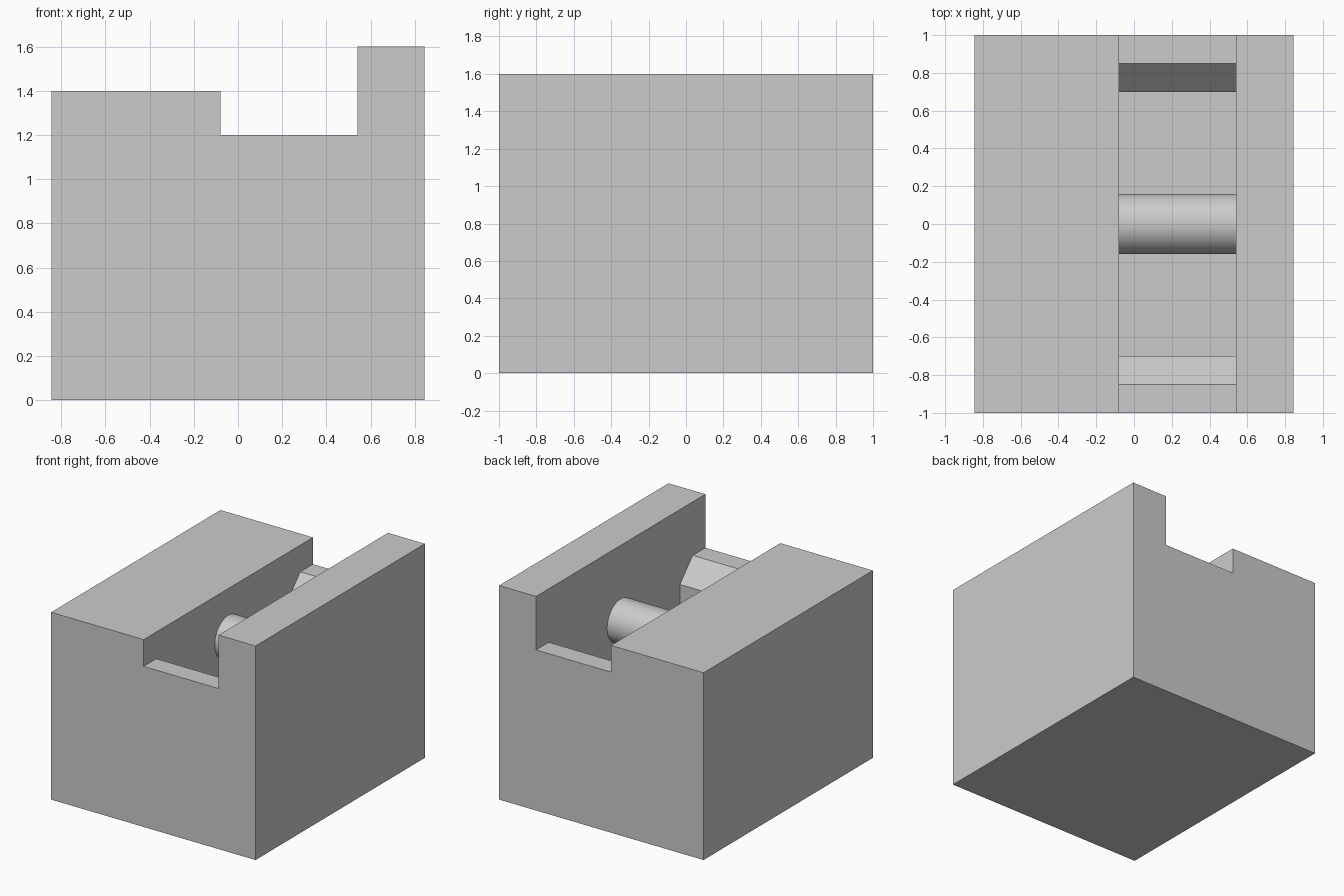
import bpy
import bmesh
from math import pi, radians
from mathutils import Matrix, Vector

if "Cube" in bpy.data.objects:
    bpy.data.objects.remove(bpy.data.objects["Cube"])

# Single plain grey material
grey = bpy.data.materials.new("plain_grey")
grey.use_nodes = True
colour = (0.6, 0.6, 0.6, 1)
grey.diffuse_color = colour
grey.node_tree.nodes["Principled BSDF"].inputs["Base Color"].default_value = colour

HALF_W, HALF_L = 0.845, 1.0
LOW, HIGH, SILL = 1.4, 1.6, 1.2
SLOT_L, SLOT_R = -0.08, 0.54
AXIS_Z, PIN_R = 1.04, 0.16
FLOOR = 0.4


def finish(bm, name):
    bmesh.ops.recalc_face_normals(bm, faces=bm.faces)
    mesh = bpy.data.meshes.new(name)
    bm.to_mesh(mesh)
    bm.free()
    mesh.materials.append(grey)
    obj = bpy.data.objects.new(name, mesh)
    bpy.context.collection.objects.link(obj)
    return obj


def prism(name, points, travel):
    """Closed solid made by sweeping a flat outline along a vector."""
    bm = bmesh.new()
    face = bm.faces.new([bm.verts.new(p) for p in points])
    swept = bmesh.ops.extrude_face_region(bm, geom=[face])
    verts = [g for g in swept["geom"] if isinstance(g, bmesh.types.BMVert)]
    bmesh.ops.translate(bm, verts=verts, vec=Vector(travel))
    return finish(bm, name)


# Stepped block
step = (SLOT_L + SLOT_R) / 2
outline = [(-HALF_W, 0), (HALF_W, 0), (HALF_W, HIGH), (step, HIGH),
           (step, LOW), (-HALF_W, LOW)]
block = prism("body_block", [(x, -HALF_L, z) for x, z in outline],
              (0, 2 * HALF_L, 0))

# Lengthwise channel with a pocket and sloping end lips
half = [(0.7, FLOOR), (0.7, AXIS_Z), (0.85, SILL), (1.2, SILL), (1.2, 1.8)]
channel = half + [(-y, z) for y, z in reversed(half)]
cutter = prism("channel_cutter", [(SLOT_L, y, z) for y, z in channel],
               (SLOT_R - SLOT_L, 0, 0))
cutter.hide_render = True

cut = block.modifiers.new("channel", "BOOLEAN")
cut.operation = "DIFFERENCE"
cut.solver = "EXACT"
cut.object = cutter
bpy.context.view_layer.objects.active = block
bpy.ops.object.modifier_apply(modifier=cut.name)
bpy.data.objects.remove(cutter)

# Round pin spanning the channel
bm = bmesh.new()
place = Matrix.Translation((step, 0, AXIS_Z)) @ Matrix.Rotation(pi / 2, 4, "Y")
bmesh.ops.create_cone(bm, cap_ends=True, segments=64, radius1=PIN_R,
                      radius2=PIN_R, depth=SLOT_R - SLOT_L + 0.02, matrix=place)
pin = finish(bm, "cross_pin")
bpy.ops.object.select_all(action="DESELECT")
pin.select_set(True)
bpy.context.view_layer.objects.active = pin
bpy.ops.object.shade_smooth_by_angle(angle=radians(30))
